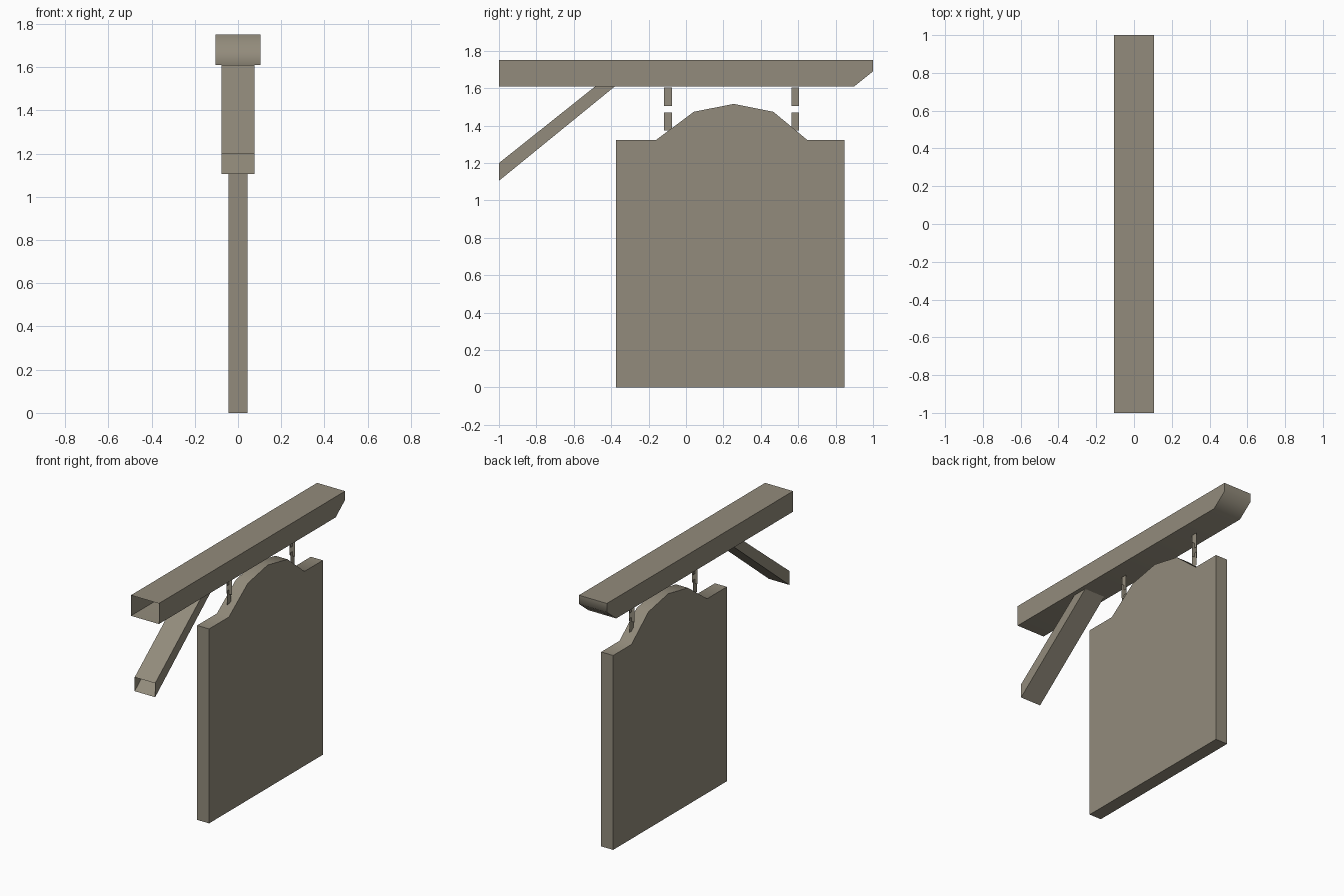
import bpy, bmesh, math

cube = bpy.data.objects.get("Cube")
if cube:
    bpy.data.objects.remove(cube, do_unlink=True)


def material(name, rgb):
    m = bpy.data.materials.new(name)
    m.use_nodes = True
    m.diffuse_color = (*rgb, 1)
    m.node_tree.nodes["Principled BSDF"].inputs["Base Color"].default_value = (*rgb, 1)
    return m


wood = material("weathered wood", (0.29, 0.26, 0.20))


def finish(name, bm, mat):
    mesh = bpy.data.meshes.new(name)
    bm.to_mesh(mesh)
    bm.free()
    mesh.materials.append(mat)
    obj = bpy.data.objects.new(name, mesh)
    bpy.context.collection.objects.link(obj)
    return obj


def extrude_profile(name, profile, half, open_edges=(), capped=True):
    """Extrude a side outline (y, z) across x; listed outline edges stay open."""
    bm = bmesh.new()
    left = [bm.verts.new((half, y, z)) for y, z in profile]
    right = [bm.verts.new((-half, y, z)) for y, z in profile]
    bm.faces.new(left)
    bm.faces.new(right[::-1])
    n = len(profile)
    for i in range(n):
        if i not in open_edges:
            j = (i + 1) % n
            bm.faces.new((left[j], left[i], right[i], right[j]))
    obj = finish(name, bm, wood)
    bpy.ops.object.select_all(action="DESELECT")
    obj.select_set(True)
    bpy.context.view_layer.objects.active = obj
    bpy.ops.object.shade_smooth_by_angle(angle=math.radians(56))
    return obj


# Hollow beam, open at the wall end, chamfered at the free end
extrude_profile("beam", [(-1, 1.61), (0.9, 1.61), (1, 1.69), (1, 1.75), (-1, 1.75)],
                0.105, open_edges=(4,))

# Slanted brace, open at both ends
extrude_profile("brace", [(-1, 1.105), (-0.38, 1.61), (-0.485, 1.61), (-1, 1.2)],
                0.077, open_edges=(1, 3))

# Hanging board with an arched top
extrude_profile("sign_board", [(-0.375, 0), (0.847, 0), (0.847, 1.322), (0.65, 1.322),
                               (0.467, 1.474), (0.255, 1.516), (0.042, 1.474),
                               (-0.162, 1.322), (-0.375, 1.322)], 0.045)


# Chains: flat links, alternately turned a quarter
def chain(name, y):
    bm = bmesh.new()
    w = 0.021
    for low, high, turned in ((1.505, 1.605, False), (1.44, 1.54, True), (1.375, 1.47, False)):
        dx, dy = (w, 0) if turned else (0, w)
        bm.faces.new([bm.verts.new((s * dx, y + s * dy, z))
                      for s, z in ((-1, low), (1, low), (1, high), (-1, high))])
    finish(name, bm, wood)


chain("front_chain", -0.096)
chain("back_chain", 0.584)
